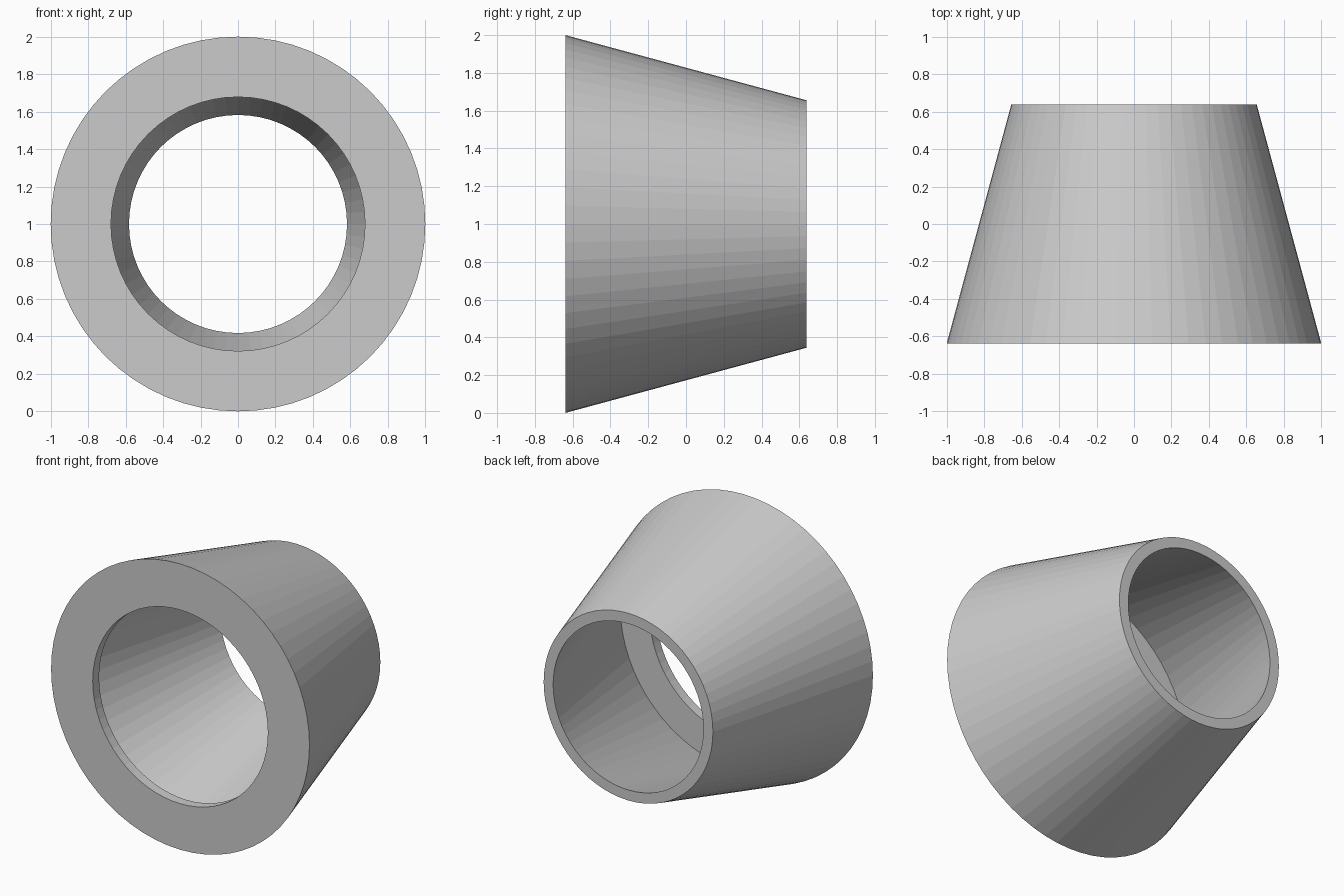
import bpy, bmesh
from math import cos, sin, tau

if "Cube" in bpy.data.objects:
    bpy.data.objects.remove(bpy.data.objects["Cube"])

SIDES = 64
# closed wall section as (radius, y): outer cone, back rim, inner cone, front lip
PROFILE = [(1.0, -0.638), (0.655, 0.638), (0.582, 0.638),
           (0.907, -0.568), (0.678, -0.568), (0.678, -0.638)]


def lathe_y(name, profile, sides, height):
    """Spin a closed profile around a horizontal y axis at the given height."""
    bm = bmesh.new()
    rings = []
    for i in range(sides):
        a = tau * i / sides
        rings.append([bm.verts.new((r * cos(a), y, height + r * sin(a)))
                      for r, y in profile])
    n = len(profile)
    for i in range(sides):
        p, q = rings[i], rings[(i + 1) % sides]
        for j in range(n):
            k = (j + 1) % n
            bm.faces.new((p[j], p[k], q[k], q[j]))
    bmesh.ops.recalc_face_normals(bm, faces=bm.faces)
    mesh = bpy.data.meshes.new(name)
    bm.to_mesh(mesh)
    bm.free()
    obj = bpy.data.objects.new(name, mesh)
    bpy.context.collection.objects.link(obj)
    return obj


# hollow tapered shell with an inward front lip
lathe_y("tapered_shell", PROFILE, SIDES, 1.0)
